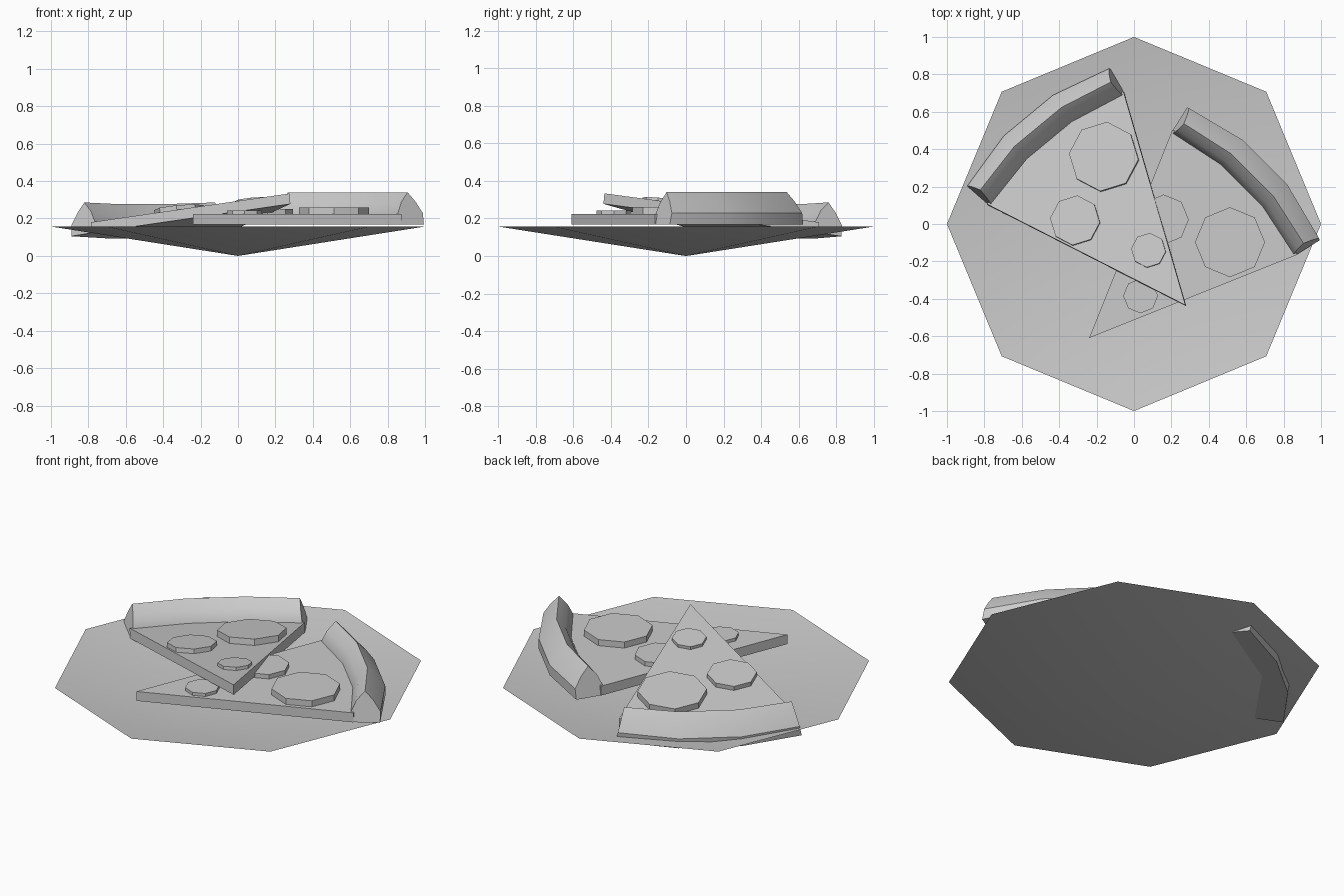
import bpy, bmesh
from math import radians, cos, sin, pi
from mathutils import Matrix, Vector

if "Cube" in bpy.data.objects:
    bpy.data.objects.remove(bpy.data.objects["Cube"])


def make(name, verts, faces, matrix=None, smooth=False):
    mesh = bpy.data.meshes.new(name)
    mesh.from_pydata(verts, [], faces)
    bm = bmesh.new()
    bm.from_mesh(mesh)
    if len(faces) > 0 and name != "plate":
        bmesh.ops.recalc_face_normals(bm, faces=bm.faces)
    bm.to_mesh(mesh)
    bm.free()
    ob = bpy.data.objects.new(name, mesh)
    bpy.context.collection.objects.link(ob)
    if matrix:
        ob.matrix_world = matrix
    if smooth:
        bpy.ops.object.select_all(action='DESELECT')
        ob.select_set(True)
        bpy.context.view_layer.objects.active = ob
        bpy.ops.object.shade_smooth_by_angle(angle=radians(30))
    return ob


def prism(name, outline, z0, z1, matrix):
    n = len(outline)
    verts = [(x, y, z) for z in (z0, z1) for x, y in outline]
    faces = [tuple(reversed(range(n))), tuple(range(n, 2 * n))]
    faces += [(i, (i + 1) % n, n + (i + 1) % n, n + i) for i in range(n)]
    return make(name, verts, faces, matrix)


def polar(r, deg):
    return (r * cos(radians(deg)), r * sin(radians(deg)))


HALF = 23.2
THICK = 0.056
STEPS = (-1, -1 / 3, 1 / 3, 1)
# crust cross-section: fraction inner to outer, height
PROFILE = [(0, 0), (0, 0.058), (0.17, 0.12), (0.45, 0.172),
           (0.75, 0.12), (1, 0.06), (1, 0)]
# toppings: along slice, across slice, radius, height
TOPPINGS = [(0.895, -0.17, 0.187, 0.036),
            (0.73, 0.166, 0.134, 0.026),
            (0.354, -0.035, 0.093, 0.018)]


def slice_of_pizza(tag, m):
    # wedge with its tip at the local origin
    wedge = [(0, 0)] + [polar(1.2, HALF * s) for s in STEPS]
    prism(tag + "_base", wedge, 0, THICK, m)

    # crust swept along the outer arc, with ends slanting inwards
    verts = []
    for s in STEPS:
        inner = 1.165 + (0.018 if abs(s) == 1 else 0)
        for t, z in PROFILE:
            ang = HALF - 1.2 * t - (1.5 * z / 0.172 if abs(s) == 1 else 0)
            verts.append((*polar(inner + t * (1.34 - inner), ang * s), z))
    n = len(PROFILE)
    faces = [tuple(range(n)), tuple(range(3 * n, 4 * n))]
    faces += [(k * n + i, k * n + (i + 1) % n,
               (k + 1) * n + (i + 1) % n, (k + 1) * n + i)
              for k in range(3) for i in range(n)]
    make(tag + "_crust", verts, faces, m, True)

    # octagonal round toppings
    for j, (u, v, r, h) in enumerate(TOPPINGS):
        ring = [(u + r * cos(k * pi / 4), v + r * sin(k * pi / 4)) for k in range(8)]
        prism(f"{tag}_topping_{j + 1}", ring, THICK - 0.01, THICK + h, m)


# shallow octagonal dish
rim = [(cos(k * pi / 4), sin(k * pi / 4), 0.157) for k in range(8)]
make("plate", [(0, 0, 0)] + rim,
     [(0, k + 1, (k + 1) % 8 + 1) for k in range(8)], None, True)

# flat slice, and a second one leaning on it
slice_of_pizza("flat_slice", Matrix.Translation((-0.24, -0.61, 0.168))
               @ Matrix.Rotation(radians(45), 4, 'Z'))
slice_of_pizza("leaning_slice", Matrix.Translation((0.28, -0.44, 0.278))
               @ Matrix.Rotation(radians(129.6), 4, 'Z')
               @ Matrix.Rotation(radians(8), 4, 'Y'))
